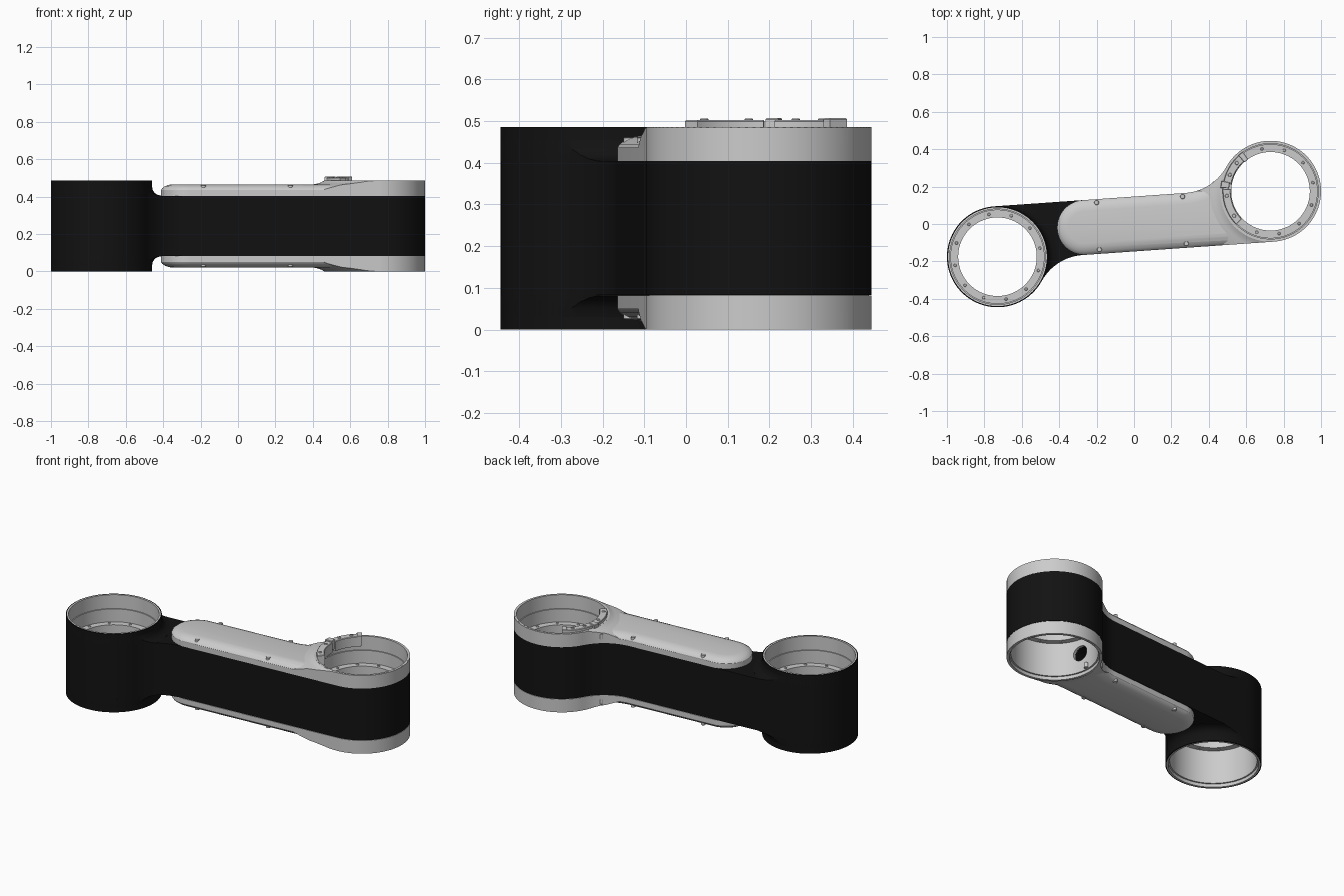
import bpy, bmesh
from math import sin, cos, pi, sqrt, atan2, radians, atan
from mathutils import Vector

if "Cube" in bpy.data.objects:
    bpy.data.objects.remove(bpy.data.objects["Cube"])

MID = 0.2425                      # mid height, objects mirror around it
RAD = 0.27                        # outer radius of both end housings
C = Vector((0.73, 0.175))         # right housing centre, left one is -C
PHI = atan(0.07)
U, N = Vector((cos(PHI), sin(PHI))), Vector((-sin(PHI), cos(PHI)))
HALF = RAD - C.dot(N)             # half width of the arm
R = 0.27                          # neck fillet radius

black = bpy.data.materials.new("black")
black.diffuse_color = (0.006, 0.006, 0.006, 1)
black.use_nodes = True
black.node_tree.nodes["Principled BSDF"].inputs["Base Color"].default_value = black.diffuse_color


def finish_bm(name, bm, mat=None):
    bmesh.ops.recalc_face_normals(bm, faces=bm.faces)
    bmesh.ops.translate(bm, verts=bm.verts, vec=(0, 0, -MID))
    me = bpy.data.meshes.new(name)
    bm.to_mesh(me)
    bm.free()
    ob = bpy.data.objects.new(name, me)
    bpy.context.collection.objects.link(ob)
    ob.location.z = MID
    if mat:
        me.materials.append(mat)
    return ob


def arc(c, r, a0, a1, n):
    return [Vector((c[0] + r * cos(a0 + (a1 - a0) * i / n),
                    c[1] + r * sin(a0 + (a1 - a0) * i / n))) for i in range(n + 1)]


def loft(bm, pts, layers):
    """Clockwise outline raised through (inset, z) layers."""
    n, rings = len(pts), []
    for d, z in layers:
        ring = []
        for i, p in enumerate(pts):
            t = (p - pts[i - 1]).normalized() + (pts[(i + 1) % n] - p).normalized()
            t.normalize()
            q = p - d * Vector((-t.y, t.x))
            ring.append(bm.verts.new((q.x, q.y, z)))
        rings.append(ring)
    for a, b in zip(rings, rings[1:]):
        for i in range(n):
            bm.faces.new((a[i], a[(i + 1) % n], b[(i + 1) % n], b[i]))
    bm.faces.new(rings[0])
    bm.faces.new(rings[-1])


def prism(name, pts, layers, mat=None):
    bm = bmesh.new()
    loft(bm, pts, layers)
    return finish_bm(name, bm, mat)


def revolve(name, c, profile, mat=None, n=96):
    """Closed (radius, z) profile turned around a vertical axis."""
    bm = bmesh.new()
    cols = [[bm.verts.new((c[0] + r * cos(2 * pi * i / n), c[1] + r * sin(2 * pi * i / n), z))
             for r, z in profile] for i in range(n)]
    m = len(profile)
    for i in range(n):
        a, b = cols[i], cols[(i + 1) % n]
        for j in range(m):
            bm.faces.new((a[j], b[j], b[(j + 1) % m], a[(j + 1) % m]))
    return finish_bm(name, bm, mat)


def discs(name, spots, r, z0, z1):
    bm = bmesh.new()
    for p in spots:
        loft(bm, arc(p, r, 0, -2 * pi, 16)[:-1], [(0, z0), (0, z1 - 0.002), (0.002, z1)])
    return finish_bm(name, bm)


def boolean(ob, cutter, op):
    m = ob.modifiers.new(op, 'BOOLEAN')
    m.object, m.operation, m.solver = cutter, op, 'EXACT'
    cutter.hide_render = True


def mirror(ob):
    m = ob.modifiers.new("mirror", 'MIRROR')
    m.use_axis = (False, False, True)


# Outlines: straight edge, neck fillet, then around the right housing
dc = HALF - C.dot(N)
F = C + N * (R + dc) - U * sqrt((R + RAD) ** 2 - (R + dc) ** 2)
to_c, to_f = C - F, F - C
neck = arc(F, R, atan2(-N.y, -N.x), atan2(to_c.y, to_c.x), 16)
around = arc(C, RAD, atan2(to_f.y, to_f.x), atan2(-N.y, -N.x), 60)
side = neck + around[1:]
body_outline = side + [-p for p in side]
a = atan2(-N.y, -N.x)
cover_outline = arc(-U * 0.265, HALF, a, a - pi, 32) + side

# Cutters: both bores, cable hole, outline envelope
bores = bmesh.new()
for c in (C, -C):
    loft(bores, arc(c, 0.259, 0, -2 * pi, 96)[:-1], [(0, -0.2), (0, 0.7)])
bore_cutter = finish_bm("bore_cutter", bores)
envelope = prism("outline_cutter", body_outline, [(0, -0.2), (0, 0.7)])
bm = bmesh.new()
bmesh.ops.create_cone(bm, cap_ends=True, segments=32, radius1=0.047, radius2=0.047,
                      depth=2 * C.length)
bm.transform(C.to_3d().to_track_quat('Z', 'Y').to_matrix().to_4x4())
bmesh.ops.translate(bm, verts=bm.verts, vec=(0, 0, 0.14))
cable_cutter = finish_bm("cable_hole_cutter", bm)

parts = []

# Black arm body
body = prism("arm_body", body_outline, [(0, 0.083), (0, 0.404)], black)
boolean(body, bore_cutter, 'DIFFERENCE')
boolean(body, cable_cutter, 'DIFFERENCE')
parts.append(body)

# Housing collars above and below the arm
for name, c, mat in (("left_collar", -C, black), ("right_collar", C, None)):
    ob = revolve(name, c, [(0.258, 0.404), (RAD, 0.404), (RAD, 0.485), (0.258, 0.485)], mat)
    mirror(ob)
    parts.append(ob)

# Concave blends from collars to arm
blends = (("left_blend", -C, black, [(0.258, 0.40), (0.258, 0.455), (0.27, 0.455), (0.274, 0.435),
                                     (0.284, 0.419), (0.30, 0.409), (0.32, 0.4045), (0.32, 0.40)]),
          ("right_blend", C, None, [(0.258, 0.406), (0.258, 0.485), (0.27, 0.485), (0.285, 0.476),
                                    (0.305, 0.469), (0.33, 0.464), (0.39, 0.44), (0.44, 0.406)]))
for name, c, mat, prof in blends:
    ob = revolve(name, c, prof, mat)
    boolean(ob, envelope, 'INTERSECT')
    mirror(ob)
    parts.append(ob)

# Grey arm covers with rounded edges
cover = prism("arm_covers", cover_outline,
              [(0, 0.404), (0, 0.436), (0.006, 0.445), (0.02, 0.455), (0.04, 0.462), (0.06, 0.465)])
boolean(cover, bore_cutter, 'DIFFERENCE')
mirror(cover)
parts.append(cover)

# Stepped liners with inner flange, and flange bolts
liner = [(0.264, 0.4855), (0.255, 0.4855), (0.255, 0.40), (0.249, 0.40), (0.249, 0.32),
         (0.21, 0.32), (0.21, 0.23), (0.245, 0.23), (0.245, 0.02), (0.254, 0.02),
         (0.254, -0.0005), (0.264, -0.0005)]
for name, c in (("left", -C), ("right", C)):
    ob = revolve(name + "_liner", c, liner)
    boolean(ob, cable_cutter, 'DIFFERENCE')
    parts.append(ob)
    spots = arc(c, 0.231, 0.2, 0.2 + 2 * pi, 12)[:-1]
    parts.append(discs(name + "_flange_bolts", spots, 0.008, 0.226, 0.324))

# Cover screws
screws = [(-0.2, 0.115), (0.26, 0.147), (0.43, 0.215), (0.49, 0.165),
          (-0.185, -0.137), (0.28, -0.105), (0.6, -0.08)]
ob = discs("cover_screws", screws, 0.013, 0.43, 0.461)
mirror(ob)
parts.append(ob)

# Clamp segments on the rim of the right housing
clamps = (("clamp_front", 0.213, 0.256, 177, 224, 0.44, 0.502),
          ("clamp_back", 0.213, 0.256, 127, 170, 0.44, 0.502),
          ("clamp_joint", 0.222, 0.268, 168, 176, 0.45, 0.507),
          ("clamp_end", 0.208, 0.258, 125, 132, 0.45, 0.507))
for name, r0, r1, a0, a1, z0, z1 in clamps:
    a0, a1 = radians(a0), radians(a1)
    pts = arc(C, r1, a1, a0, 14) + arc(C, r0, a0, a1, 14)
    parts.append(prism(name, pts, [(0, z0), (0, z1 - 0.003), (0.003, z1)]))
parts.append(discs("clamp_screws", [arc(C, 0.235, radians(d), 0, 1)[0] for d in (140, 158, 186, 214)],
                   0.01, 0.49, 0.506))

# Bake modifiers, drop cutters, smooth shading
deps = bpy.context.evaluated_depsgraph_get()
baked = [bpy.data.meshes.new_from_object(ob.evaluated_get(deps)) for ob in parts]
for ob, me in zip(parts, baked):
    ob.modifiers.clear()
    ob.data = me
for cutter in (bore_cutter, envelope, cable_cutter):
    bpy.data.objects.remove(cutter)
bpy.ops.object.select_all(action='DESELECT')
for ob in parts:
    ob.select_set(True)
bpy.context.view_layer.objects.active = parts[0]
bpy.ops.object.shade_smooth_by_angle(angle=radians(30))
